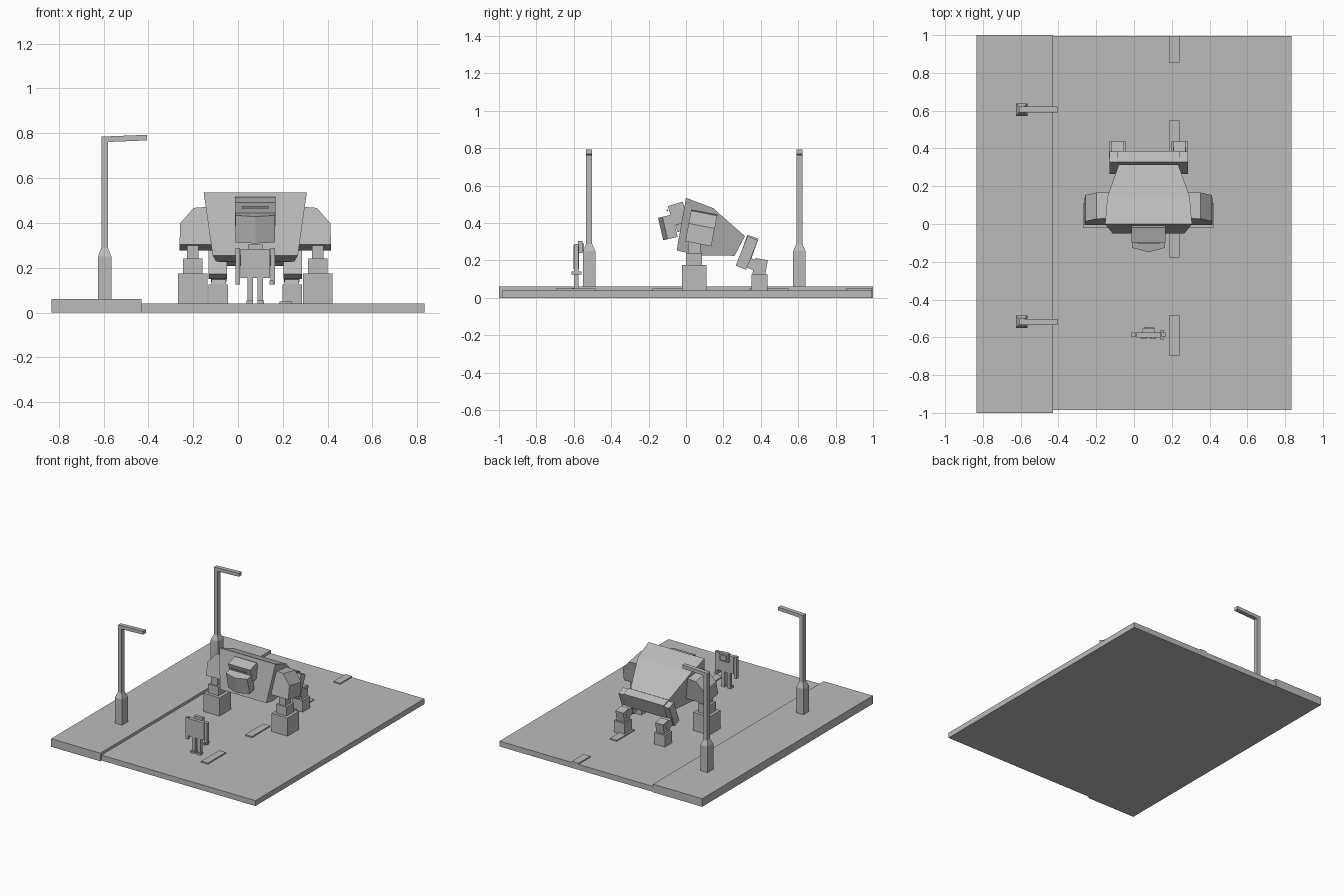
import bpy, bmesh, math
from mathutils import Matrix, Vector

cube = bpy.data.objects.get("Cube")
if cube:
    bpy.data.objects.remove(cube, do_unlink=True)

grey = bpy.data.materials.new("plain grey")
grey.use_nodes = True
COLOUR = (0.5, 0.5, 0.5, 1)
grey.diffuse_color = COLOUR
grey.node_tree.nodes["Principled BSDF"].inputs["Base Color"].default_value = COLOUR

CX = 0.077  # centre line of the machine and the figure


def finish(name, bm):
    bmesh.ops.recalc_face_normals(bm, faces=bm.faces)
    mesh = bpy.data.meshes.new(name)
    bm.to_mesh(mesh)
    bm.free()
    mesh.materials.append(grey)
    ob = bpy.data.objects.new(name, mesh)
    bpy.context.scene.collection.objects.link(ob)
    return ob


def loft(name, rings):
    """Join rings of equal length into a closed solid."""
    bm = bmesh.new()
    loops = [[bm.verts.new(p) for p in ring] for ring in rings]
    for a, b in zip(loops, loops[1:]):
        for i in range(len(a)):
            j = (i + 1) % len(a)
            bm.faces.new((a[i], a[j], b[j], b[i]))
    bm.faces.new(loops[0])
    bm.faces.new(loops[-1])
    return finish(name, bm)


def box(name, x, y, z, tilt=0):
    """Box from ranges, tilted about its centre in the side plane."""
    centre = Vector((sum(x) / 2, sum(y) / 2, sum(z) / 2))
    size = (x[1] - x[0], y[1] - y[0], z[1] - z[0], 1)
    bm = bmesh.new()
    bmesh.ops.create_cube(bm, size=1, matrix=Matrix.Translation(centre)
                          @ Matrix.Rotation(math.radians(tilt), 4, 'X') @ Matrix.Diagonal(size))
    return finish(name, bm)


def tilt_points(points, pivot, angle):
    rot = Matrix.Rotation(math.radians(angle), 3, 'X')
    pivot = Vector(pivot)
    return [pivot + rot @ (Vector(p) - pivot) for p in points]


def pair(off, half, side):
    c = CX + side * off
    return (c - half, c + half)


# Ground
box("road", (-0.43, 0.833), (-0.985, 0.995), (0, 0.04))
box("pavement", (-0.833, -0.43), (-1, 1), (0, 0.06))
for i in range(4):
    start = -0.695 + i * 0.517
    box("road_dash", (0.185, 0.24), (start, min(start + 0.21, 0.995)), (0.035, 0.049))

# Street lamps
for y in (-0.518, 0.606):
    rings = []
    for z, h in ((0.06, 0.03), (0.25, 0.03), (0.288, 0.015), (0.785, 0.015)):
        rings.append([(-0.595 + a * h, y + b * h * 1.1, z)
                      for a, b in ((-1, -1), (1, -1), (1, 1), (-1, 1))])
    loft("lamp_post", rings)
    loft("lamp_arm", [[(x, y - 0.016, z - 0.025), (x, y + 0.016, z - 0.025),
                       (x, y + 0.016, z), (x, y - 0.016, z)]
                      for x, z in ((-0.605, 0.785), (-0.405, 0.793))])

# Body: side profile with a half width at each corner
profile = ((0, 0.535, 0.23), (0.145, 0.48, 0.218), (0.315, 0.33, 0.157),
           (0.26, 0.225, 0.145), (0.05, 0.228, 0.175), (-0.05, 0.255, 0.19))
loft("body", [[(CX + s * w, y, z) for y, z, w in profile] for s in (-1, 1)])

# Head with a wedge shaped face
box("head", (CX - 0.09, CX + 0.09), (-0.083, 0), (0.395, 0.505), 17)
pivot = (CX, -0.09, 0.375)
plan = ((-0.088, -0.057), (-0.088, -0.112), (0, -0.136), (0.088, -0.112), (0.088, -0.057))
loft("face", [tilt_points([(CX + x, y, z) for x, y in plan], pivot, 13)
              for z in (0.317, 0.44)])
box("brow_plate", (CX - 0.06, CX + 0.06), (-0.103, -0.095), (0.463, 0.473), 17)
box("neck", (CX - 0.07, CX + 0.07), (-0.06, 0.02), (0.36, 0.46), 15)

# Pelvis
box("pelvis", (CX - 0.165, CX + 0.165), (0.285, 0.348), (0.215, 0.33), -20)
bpy.data.objects["pelvis"].location.y = 0.022

for s, side in ((-1, "right"), (1, "left")):
    # Front leg
    outline = ((0.15, 0.465), (0.275, 0.455), (0.335, 0.385), (0.338, 0.288), (0.15, 0.288))
    loft(side + "_shoulder", [tilt_points([(CX + s * x, y, z) for x, z in outline],
                                          (CX, 0.08, 0.37), -11) for y in (0.01, 0.152)])
    box(side + "_front_shin", pair(0.279, 0.026, s), (0.01, 0.078), (0.23, 0.31))
    box(side + "_front_ankle", pair(0.279, 0.043, s), (0, 0.085), (0.17, 0.241))
    box(side + "_front_foot", pair(0.279, 0.066, s), (-0.022, 0.11), (0.04, 0.175))
    # Hind leg
    box(side + "_thigh", pair(0.167, 0.041, s), (0.295, 0.355), (0.155, 0.325), -22)
    box(side + "_hind_shin", pair(0.163, 0.032, s), (0.362, 0.43), (0.115, 0.208), -10)
    box(side + "_hind_knee", pair(0.163, 0.034, s), (0.32, 0.4), (0.15, 0.205), -22)
    box(side + "_hind_foot", pair(0.165, 0.044, s), (0.35, 0.437), (0.04, 0.126))

# Standing figure
FY = -0.587
box("figure_torso", (0.012, 0.143), (FY - 0.014, FY + 0.014), (0.155, 0.283))
box("figure_head", (0.044, 0.112), (-0.578, -0.553), (0.24, 0.303))
box("figure_hat", (0.053, 0.103), (-0.56, -0.545), (0.25, 0.29))
for s, side in ((-1, "right"), (1, "left")):
    box("figure_" + side + "_arm", pair(0.079, 0.01, s), (FY - 0.012, FY + 0.012), (0.125, 0.287))
    box("figure_" + side + "_leg", pair(0.023, 0.012, s), (FY - 0.012, FY + 0.012), (0.05, 0.16))
    box("figure_" + side + "_foot", pair(0.025, 0.015, s), (FY - 0.022, FY + 0.012), (0.04, 0.054))
box("hand_tool", (0.14, 0.158), (-0.612, -0.56), (0.124, 0.142))
